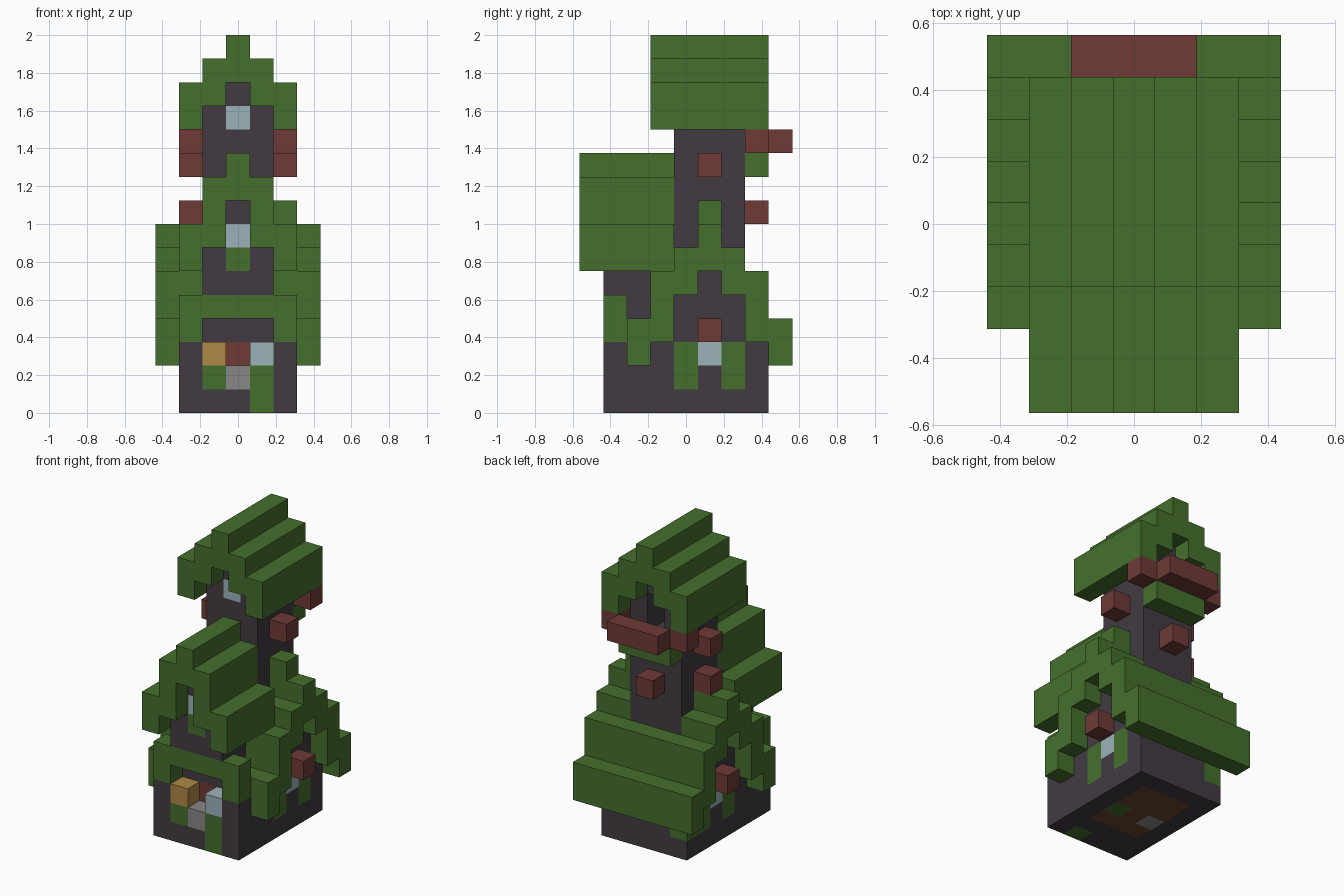
import bpy
import bmesh
import math
from mathutils import Vector

if "Cube" in bpy.data.objects:
    bpy.data.objects.remove(bpy.data.objects["Cube"], do_unlink=True)

UNIT = 0.125
COLOURS = {
    "leaf_green": (0.060, 0.160, 0.026),
    "dark_stone": (0.054, 0.044, 0.054),
    "brick_red": (0.156, 0.042, 0.037),
    "pale_glass": (0.33, 0.45, 0.49),
    "honey_yellow": (0.43, 0.246, 0.061),
    "mid_grey": (0.242, 0.242, 0.242),
    "plank_brown": (0.156, 0.061, 0.026),
}
materials = {}
for label, rgb in COLOURS.items():
    mat = bpy.data.materials.new(label)
    mat.use_nodes = True
    mat.diffuse_color = (*rgb, 1)
    mat.node_tree.nodes["Principled BSDF"].inputs["Base Color"].default_value = (*rgb, 1)
    materials[label] = mat

cells = {}    # block position -> part name
colour = {}   # part name -> material name


def fill(part, mat, xs, ys, zs):
    """Fill an inclusive range of blocks; later parts replace earlier ones."""
    colour[part] = mat
    span = [range(r[0], r[1] + 1) if isinstance(r, tuple) else (r,) for r in (xs, ys, zs)]
    for x in span[0]:
        for y in span[1]:
            for z in span[2]:
                cells[x, y, z] = part


def carve(x, y, zs):
    for z in range(zs[0], zs[1] + 1):
        cells.pop((x, y, z), None)


# Lower house: walls stepping up into the gable
fill("house_walls", "dark_stone", (-2, 2), (-3, 3), (0, 2))
fill("house_walls", "dark_stone", (-2, 2), (-1, 3), 3)
fill("house_walls", "dark_stone", (-2, 2), (0, 2), 4)
fill("house_walls", "dark_stone", (-2, 2), 1, 5)
fill("floor", "plank_brown", (-1, 1), (-1, 2), 0)
fill("floor_moss", "leaf_green", 1, 0, 0)
fill("floor_stone", "mid_grey", -1, 0, 0)

# Main roof: stepped slopes around a central ridge, running sideways
for side in (-1, 1):
    for step, low, high in ((0, 6, 7), (1, 5, 6), (2, 3, 5)):
        fill("main_roof", "leaf_green", (-3, 3), 1 + side * step, (low, high))
fill("main_roof", "leaf_green", (-3, 3), 4, (2, 3))
for side in (-1, 1):
    fill("main_roof", "leaf_green", 3 * side, -2, (2, 3))
    fill("main_roof", "leaf_green", 2 * side, -2, 3)
fill("ridge_post", "leaf_green", 2, 1, 8)

# Tower, hollow at the top with a door onto the balcony
fill("tower", "dark_stone", (-1, 1), (0, 2), (6, 13))
carve(0, 1, (11, 13))
carve(0, 2, (11, 12))
fill("tower_window", "pale_glass", 0, 0, 12)

# Front room standing on the lintel
fill("front_room", "dark_stone", (-1, 1), -2, (3, 4))
fill("front_room", "dark_stone", (-1, 1), (-3, -1), (5, 6))
fill("front_room", "dark_stone", 0, (-3, -1), (7, 8))
fill("front_room_window", "pale_glass", 0, -3, 7)
fill("front_room_sill", "leaf_green", 0, -3, 6)


def gable_roof(part, ys, profile):
    """Stepped roof running front to back; profile lists low and high per column."""
    for x, zs in enumerate(profile):
        for side in (-1, 1):
            fill(part, "leaf_green", x * side, ys, zs)


gable_roof("front_room_roof", (-4, -1), ((9, 10), (7, 9), (6, 7)))
gable_roof("tower_roof", (-1, 3), ((14, 15), (13, 14), (12, 13)))

# Shop front with counter and goods below a green lintel
fill("shop_lintel", "leaf_green", (-2, 2), -3, 4)
for side in (-1, 1):
    fill("shop_lintel", "leaf_green", 2 * side, -3, 3)
carve(0, -3, (2, 2))
fill("counter_moss", "leaf_green", -1, -3, 1)
fill("counter_moss", "leaf_green", 1, -3, (0, 1))
fill("counter_stone", "mid_grey", 0, -3, 1)
fill("yellow_goods", "honey_yellow", -1, -3, 2)
fill("glass_goods", "pale_glass", 1, -3, 2)
fill("shop_back_panel", "brick_red", 0, -2, 2)

# Side windows with shutters and a lamp above
for side in (-1, 1):
    fill("side_window", "pale_glass", 2 * side, 1, 2)
    for y in (0, 2):
        fill("shutters", "leaf_green", 2 * side, y, (1, 2))
    fill("side_lamp", "brick_red", 3 * side, 1, 3)
    fill("tower_lamp", "brick_red", 2 * side, 1, 10)
fill("left_bracket", "brick_red", -2, 1, 8)
fill("back_lamp", "brick_red", 0, 3, 8)
fill("back_wall_moss", "leaf_green", -2, 3, (1, 2))

# Balcony
fill("balcony_floor", "leaf_green", (-1, 1), 3, 10)
fill("balcony_rail", "brick_red", (-1, 1), 4, 11)
for side in (-1, 1):
    fill("balcony_rail", "brick_red", 2 * side, 3, 11)

AXES = [Vector(a) * s for a in ((1, 0, 0), (0, 1, 0), (0, 0, 1)) for s in (1, -1)]


def build(part):
    """Make one mesh from the exposed faces of a part's blocks."""
    bm = bmesh.new()
    for pos, owner in cells.items():
        if owner != part:
            continue
        centre = Vector(pos) + Vector((0, 0, 0.5))
        for n in AXES:
            if tuple(int(a + b) for a, b in zip(pos, n)) in cells:
                continue
            u = Vector((n.y, n.z, n.x))
            v = n.cross(u)
            bm.faces.new([bm.verts.new((centre + (n + u * a + v * b) / 2) * UNIT)
                          for a, b in ((-1, -1), (1, -1), (1, 1), (-1, 1))])
    bmesh.ops.remove_doubles(bm, verts=bm.verts, dist=UNIT / 100)
    bmesh.ops.dissolve_limit(bm, angle_limit=math.radians(1), verts=bm.verts, edges=bm.edges)
    if bm.faces:
        mesh = bpy.data.meshes.new(part)
        bm.to_mesh(mesh)
        mesh.materials.append(materials[colour[part]])
        bpy.context.collection.objects.link(bpy.data.objects.new(part, mesh))
    bm.free()


for part in colour:
    build(part)
